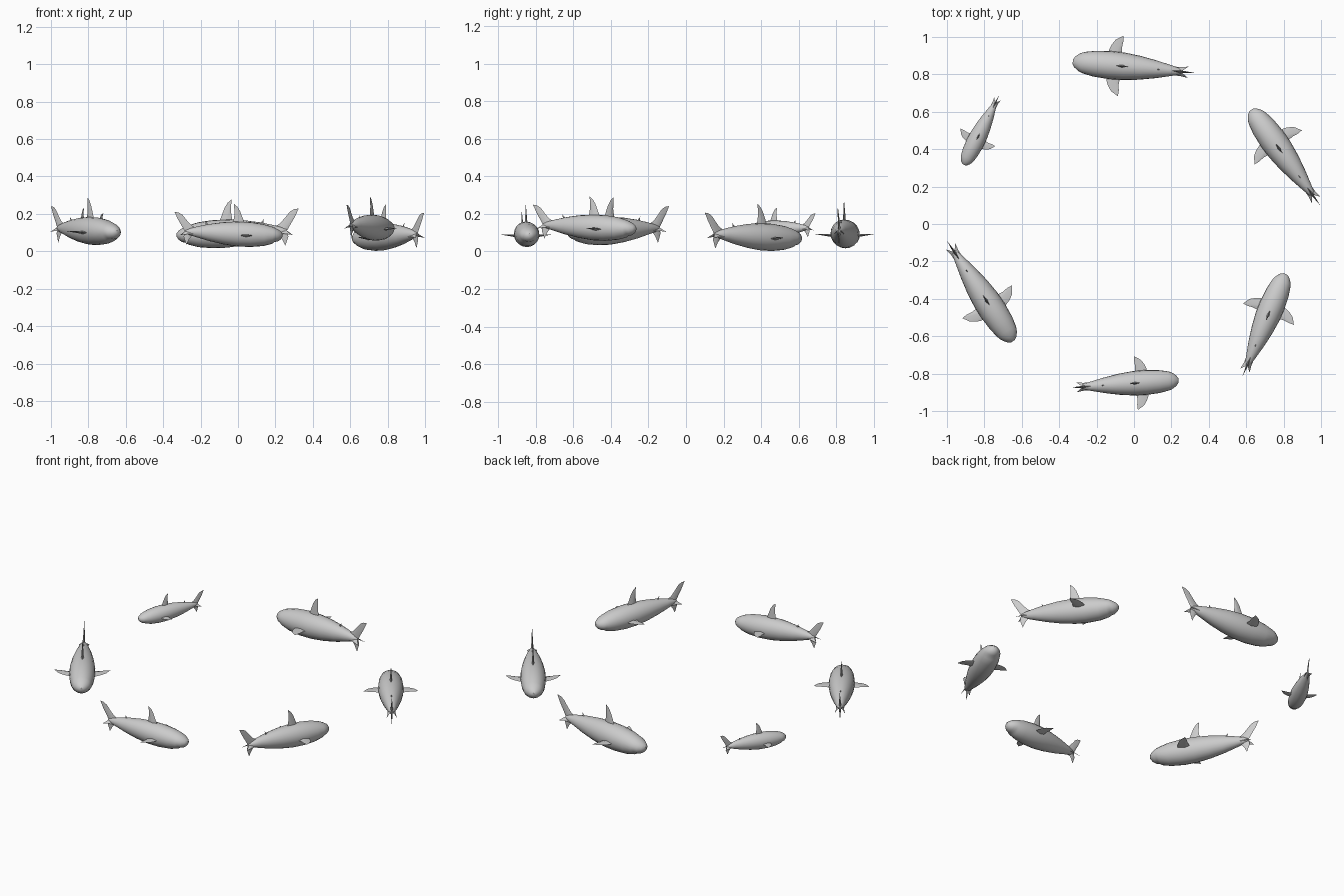
import bpy, bmesh, math
from mathutils import Matrix, Vector

if "Cube" in bpy.data.objects:
    bpy.data.objects.remove(bpy.data.objects["Cube"])

# One fish of length 1: nose at x = 0, tail tip at x = 1, z = 0 mid-body

def make_mesh(name, bm):
    bmesh.ops.recalc_face_normals(bm, faces=bm.faces[:])
    me = bpy.data.meshes.new(name)
    bm.to_mesh(me)
    bm.free()
    return me


def body_mesh(sides=20):
    # position, half width, top, bottom
    rings = [(0.004, .018, .008, -.022), (.02, .044, .030, -.046),
             (.05, .068, .049, -.066), (.075, .081, .062, -.068),
             (.10, .089, .072, -.086), (.18, .105, .096, -.106),
             (.30, .114, .114, -.115), (.42, .112, .119, -.110),
             (.55, .097, .113, -.090), (.68, .073, .096, -.060),
             (.78, .050, .076, -.030), (.86, .031, .056, -.006),
             (.90, .012, .040, .012)]
    bm = bmesh.new()
    loops = []
    for x, w, top, bot in rings:
        mid, h = (top + bot) / 2, (top - bot) / 2
        loops.append([bm.verts.new((x, w * math.cos(a), mid + h * math.sin(a)))
                      for a in (2 * math.pi * i / sides for i in range(sides))])
    for a, b in zip(loops, loops[1:]):
        for i in range(sides):
            j = (i + 1) % sides
            bm.faces.new((a[i], a[j], b[j], b[i]))
    bm.faces.new(loops[0])
    bm.faces.new(loops[-1])
    return make_mesh("body", bm)


def fin_mesh(name, outline, root, thick, place, mirror=False):
    """Thin lens-shaped fin: outline fanned to a raised root point on both sides."""
    bm = bmesh.new()
    for side in ((1, -1) if mirror else (1,)):
        rim = [bm.verts.new(place(p[0], p[1], 0, side)) for p in outline]
        for t in (thick, -thick):
            c = bm.verts.new(place(root[0], root[1], t, side))
            for i in range(len(rim)):
                bm.faces.new((rim[i], rim[(i + 1) % len(rim)], c))
    return make_mesh(name, bm)


def upright(x, z, t, side):
    return (x, t, z)


def flat(x, y, t, side):
    return (x, side * y, -.012 + .09 * max(0, y - .1) + t)


def keel(x, y, t, side):
    return (x, side * y, .03 - 1.0 * max(0, y - .01) + t)


parts = {
    "body": body_mesh(),
    "dorsal_fin": fin_mesh("dorsal_fin",
        [(.35, .10), (.372, .155), (.395, .215), (.42, .255), (.452, .282),
         (.448, .235), (.447, .18), (.46, .10)], (.405, .105), .012, upright),
    "rear_dorsal_fin": fin_mesh("rear_dorsal_fin",
        [(.68, .085), (.715, .122), (.71, .085)], (.70, .085), .005, upright),
    "tail_fin": fin_mesh("tail_fin",
        [(.80, .06), (.845, .085), (.885, .13), (.925, .18), (.96, .202), (1.0, .208),
         (.965, .135), (.93, .075), (.905, .03), (.915, -.02), (.89, -.095),
         (.865, -.045), (.83, .0)], (.865, .03), .012, upright),
    "pectoral_fins": fin_mesh("pectoral_fins",
        [(.285, .09), (.29, .125), (.305, .165), (.335, .21), (.395, .247),
         (.398, .20), (.392, .15), (.40, .09)], (.345, .09), .014, flat, True),
    "tail_keels": fin_mesh("tail_keels",
        [(.79, .01), (.80, .036), (.88, .036), (.945, .046), (.90, .01)],
        (.85, .012), .008, keel, True),
}

# Ring of fish: nose xy, tail tip xy, mid height
school = [((-.33, .868), (.325, .808), .092), ((.625, .612), (.995, .10), .075),
          ((.81, -.265), (.58, -.815), .125), ((.24, -.835), (-.34, -.875), .09),
          ((-.645, -.628), (-1.0, -.09), .107), ((-.91, .315), (-.72, .69), .115)]

for n, (nose, tail, z) in enumerate(school, 1):
    back = Vector(tail) - Vector(nose)
    mat = (Matrix.Translation((*nose, z))
           @ Matrix.Rotation(math.atan2(back.y, back.x), 4, 'Z')
           @ Matrix.Scale(back.length, 4))
    for name, me in parts.items():
        ob = bpy.data.objects.new(f"fish_{n}_{name}", me)
        bpy.context.collection.objects.link(ob)
        ob.matrix_world = mat
        ob.select_set(n == 1)
        bpy.context.view_layer.objects.active = ob

# Smooth shading with sharp fin edges (meshes are shared by all fish)
for me in parts.values():
    me.shade_smooth()
    me.set_sharp_from_angle(angle=math.radians(35))
